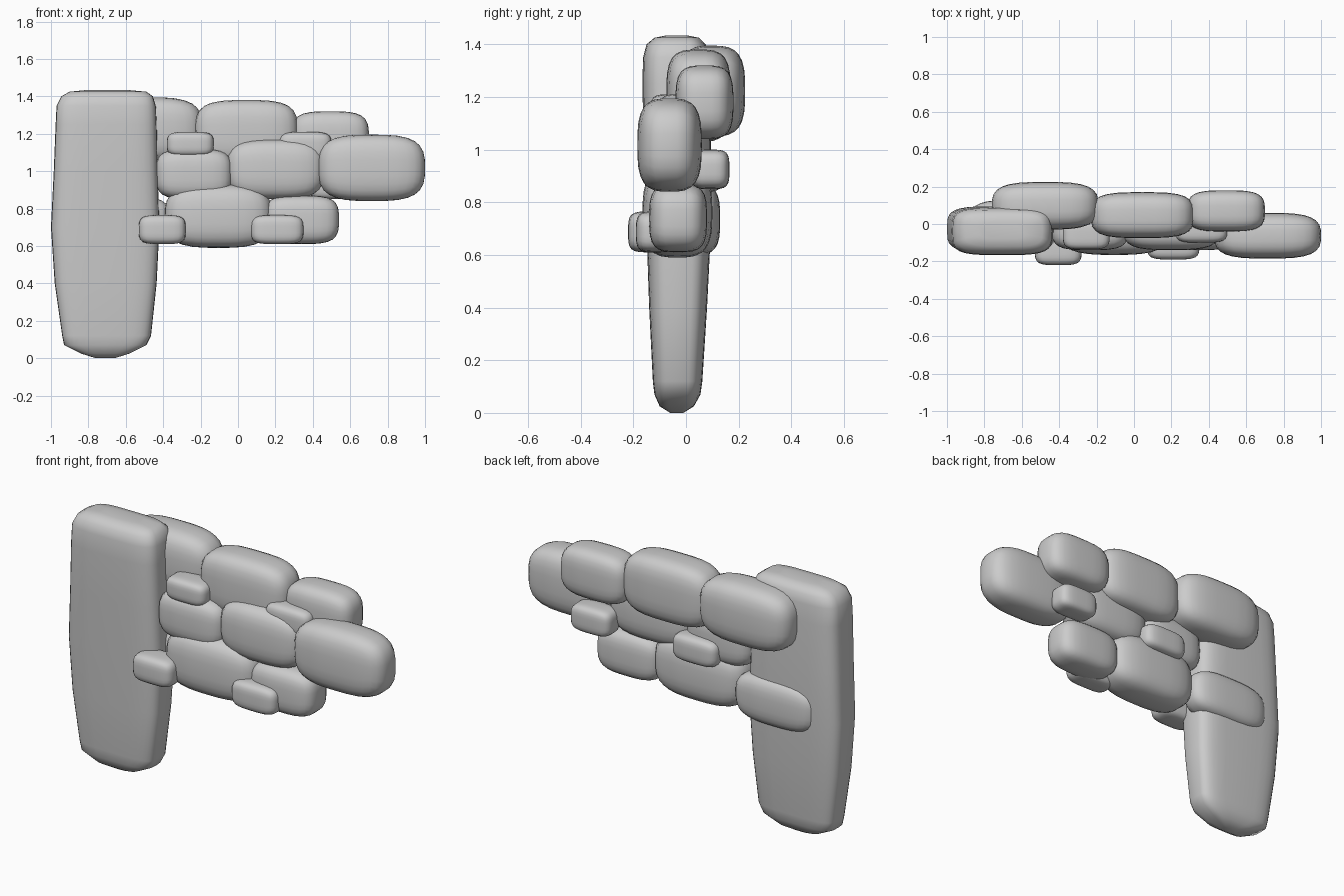
import bpy, bmesh, math
from mathutils import Vector

if "Cube" in bpy.data.objects:
    bpy.data.objects.remove(bpy.data.objects["Cube"])


def finish(name, bm):
    bmesh.ops.recalc_face_normals(bm, faces=bm.faces)
    for f in bm.faces:
        f.smooth = True
    me = bpy.data.meshes.new(name)
    bm.to_mesh(me)
    bm.free()
    ob = bpy.data.objects.new(name, me)
    bpy.context.collection.objects.link(ob)
    return ob


def stone(name, xr, yr, zr, n=3.2):
    """Rounded boulder filling the given x, y and z ranges."""
    bm = bmesh.new()
    bmesh.ops.create_cube(bm, size=2)
    bmesh.ops.subdivide_edges(bm, edges=bm.edges[:], cuts=7, use_grid_fill=True)
    for v in bm.verts:
        k = sum(abs(c) ** n for c in v.co) ** (-1 / n)
        v.co = Vector([(r[0] + r[1]) / 2 + c * k * (r[1] - r[0]) / 2
                       for c, r in zip(v.co, (xr, yr, zr))])
    return finish(name, bm)


# Tall standing stone: lofted rounded rings (z, x min, x max, y min, y max)
rings = [(0.005, -0.76, -0.66, -0.06, -0.01), (0.025, -0.84, -0.58, -0.10, 0.03),
         (0.07, -0.93, -0.49, -0.12, 0.055), (0.12, -0.94, -0.465, -0.126, 0.062),
         (0.40, -0.98, -0.435, -0.14, 0.08), (0.70, -1.0, -0.42, -0.15, 0.095),
         (1.00, -0.985, -0.43, -0.16, 0.095), (1.25, -0.975, -0.435, -0.166, 0.09),
         (1.35, -0.97, -0.44, -0.163, 0.085), (1.40, -0.945, -0.455, -0.15, 0.075),
         (1.425, -0.90, -0.49, -0.12, 0.05), (1.433, -0.82, -0.58, -0.08, 0.01)]
bm = bmesh.new()
loops, SEG, P = [], 32, 2 / 4
for z, x0, x1, y0, y1 in rings:
    loop = []
    for i in range(SEG):
        a = 2 * math.pi * i / SEG
        c, s = math.cos(a), math.sin(a)
        loop.append(bm.verts.new((
            (x0 + x1) / 2 + math.copysign(abs(c) ** P, c) * (x1 - x0) / 2,
            (y0 + y1) / 2 + math.copysign(abs(s) ** P, s) * (y1 - y0) / 2, z)))
    loops.append(loop)
for a, b in zip(loops, loops[1:]):
    for i in range(SEG):
        j = (i + 1) % SEG
        bm.faces.new((a[i], a[j], b[j], b[i]))
bm.faces.new(loops[0])
bm.faces.new(loops[-1])
bm.verts[:][0].co.z = 0.0
for v in loops[0]:
    v.co.z = 0.0
finish("standing_stone", bm)

# Large wall stones, top course to bottom course
stone("top_stone_left", (-0.76, -0.19), (-0.03, 0.225), (1.05, 1.395))
stone("top_stone_middle", (-0.23, 0.32), (-0.075, 0.17), (1.03, 1.38), 3.5)
stone("top_stone_right", (0.285, 0.70), (-0.04, 0.18), (1.04, 1.32), 3.5)
stone("end_stone", (0.43, 1.0), (-0.185, 0.06), (0.84, 1.195))
stone("middle_stone_left", (-0.44, -0.03), (-0.14, 0.09), (0.85, 1.12), 3.5)
stone("middle_stone_right", (-0.06, 0.46), (-0.14, 0.09), (0.85, 1.17))
stone("bottom_stone_left", (-0.39, 0.18), (-0.165, 0.10), (0.59, 0.93))
stone("bottom_stone_right", (0.14, 0.54), (-0.14, 0.08), (0.61, 0.87), 3.5)
stone("rear_low_stone", (-0.87, -0.36), (-0.06, 0.13), (0.60, 0.87))

# Small filler stones, front then back
stone("front_chip_upper_left", (-0.38, -0.13), (-0.135, 0.02), (1.08, 1.21), 4)
stone("front_chip_upper_right", (0.22, 0.50), (-0.10, 0.05), (1.06, 1.21), 4)
stone("front_chip_lower_left", (-0.53, -0.28), (-0.22, -0.06), (0.61, 0.765), 4)
stone("front_chip_lower_right", (0.07, 0.35), (-0.19, -0.04), (0.61, 0.765), 4)
stone("back_chip_right", (0.38, 0.63), (0.02, 0.165), (0.85, 1.0), 4)
stone("back_chip_left", (-0.27, 0.01), (-0.01, 0.14), (0.84, 0.99), 4)
